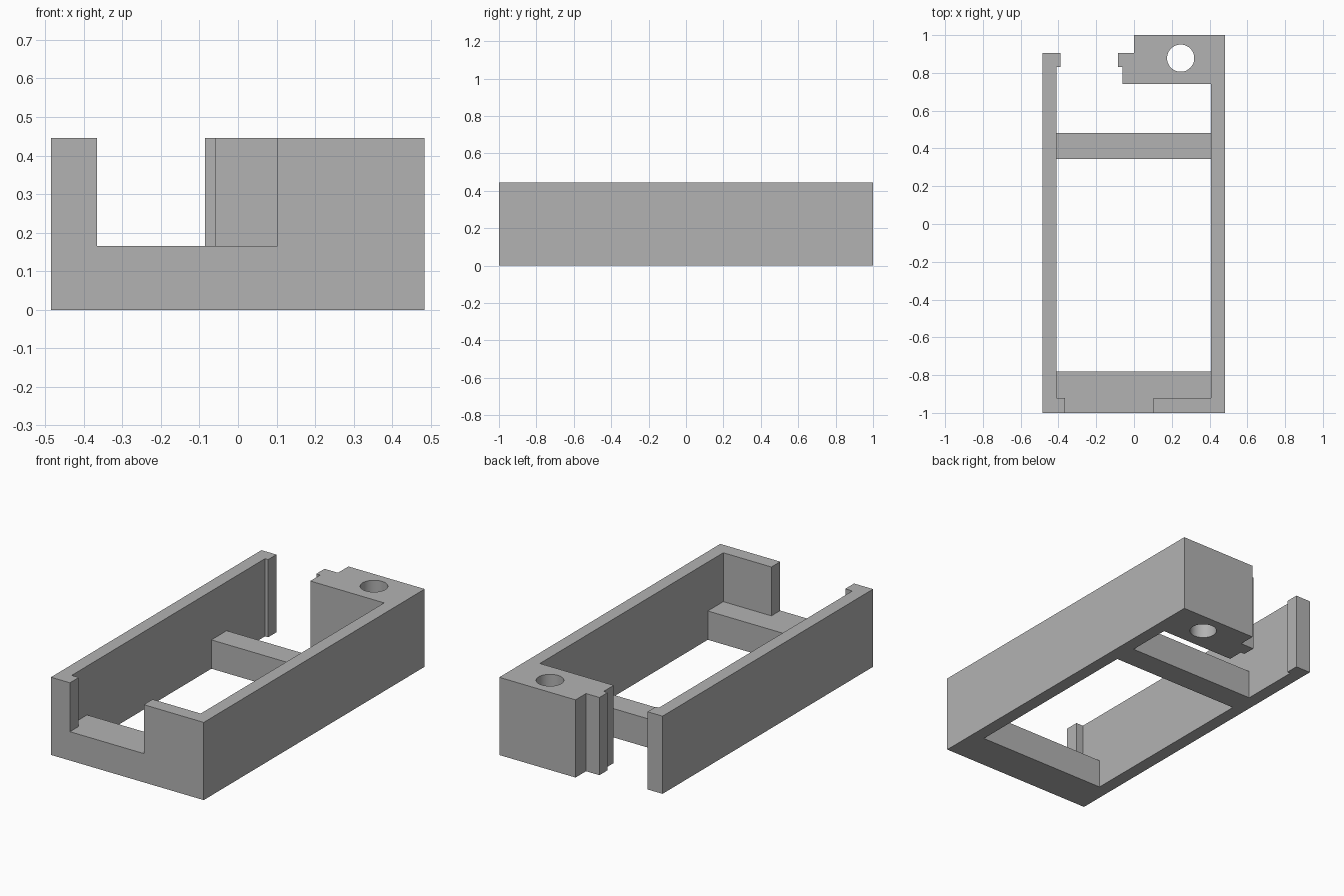
import bpy, bmesh, math

cube = bpy.data.objects.get("Cube")
if cube:
    bpy.data.objects.remove(cube, do_unlink=True)

grey = bpy.data.materials.new("plain grey")
grey.use_nodes = True
colour = (0.45, 0.45, 0.45, 1)
grey.diffuse_color = colour
grey.node_tree.nodes["Principled BSDF"].inputs["Base Color"].default_value = colour


def prism(name, outline, z0, z1):
    """Extrude a plan outline from z0 up to z1."""
    bm = bmesh.new()
    base = bm.faces.new([bm.verts.new((x, y, z0)) for x, y in outline])
    top = bmesh.ops.extrude_face_region(bm, geom=[base])["geom"]
    verts = [v for v in top if isinstance(v, bmesh.types.BMVert)]
    bmesh.ops.translate(bm, verts=verts, vec=(0, 0, z1 - z0))
    bmesh.ops.recalc_face_normals(bm, faces=bm.faces)
    mesh = bpy.data.meshes.new(name)
    bm.to_mesh(mesh)
    bm.free()
    mesh.materials.append(grey)
    obj = bpy.data.objects.new(name, mesh)
    bpy.context.collection.objects.link(obj)
    return obj


def box(name, x0, x1, y0, y1, z0, z1):
    return prism(name, [(x0, y0), (x1, y0), (x1, y1), (x0, y1)], z0, z1)


def combine(target, other, operation):
    """Apply a boolean and discard the helper part."""
    mod = target.modifiers.new(operation, "BOOLEAN")
    mod.operation, mod.object, mod.solver = operation, other, "EXACT"
    bpy.ops.object.select_all(action="DESELECT")
    bpy.context.view_layer.objects.active = target
    target.select_set(True)
    bpy.ops.object.modifier_apply(modifier=mod.name)
    bpy.data.objects.remove(other, do_unlink=True)


HEIGHT, SILL = 0.445, 0.165
LEFT, RIGHT = 0.483, -0.485
IN_LEFT, IN_RIGHT = 0.408, -0.41

# Walls, rear corner block and stepped lips in one plan outline
frame = prism("frame", [
    (RIGHT, -1), (LEFT, -1), (LEFT, 1), (0, 1), (0, 0.905),
    (-0.085, 0.905), (-0.085, 0.83), (-0.06, 0.83), (-0.06, 0.74),
    (IN_LEFT, 0.74), (IN_LEFT, -0.92), (IN_RIGHT, -0.92),
    (IN_RIGHT, 0.83), (-0.39, 0.83), (-0.39, 0.905), (RIGHT, 0.905),
], 0, HEIGHT)

# Front opening
combine(frame, box("front_notch", -0.365, 0.103, -1.1, -0.9, SILL, 0.6), "DIFFERENCE")

# Low ledge behind the front wall and the cross bar
for name, y0, y1 in (("front_ledge", -0.95, -0.78), ("cross_bar", 0.345, 0.483)):
    combine(frame, box(name, IN_RIGHT - 0.03, IN_LEFT + 0.03, y0, y1, 0, SILL), "UNION")

# Round hole through the corner block
circle = [(0.247 + 0.072 * math.cos(a), 0.878 + 0.072 * math.sin(a))
          for a in (math.tau * i / 48 for i in range(48))]
combine(frame, prism("hole_cutter", circle, -0.1, 0.6), "DIFFERENCE")

bpy.ops.object.shade_smooth_by_angle(angle=math.radians(30))
